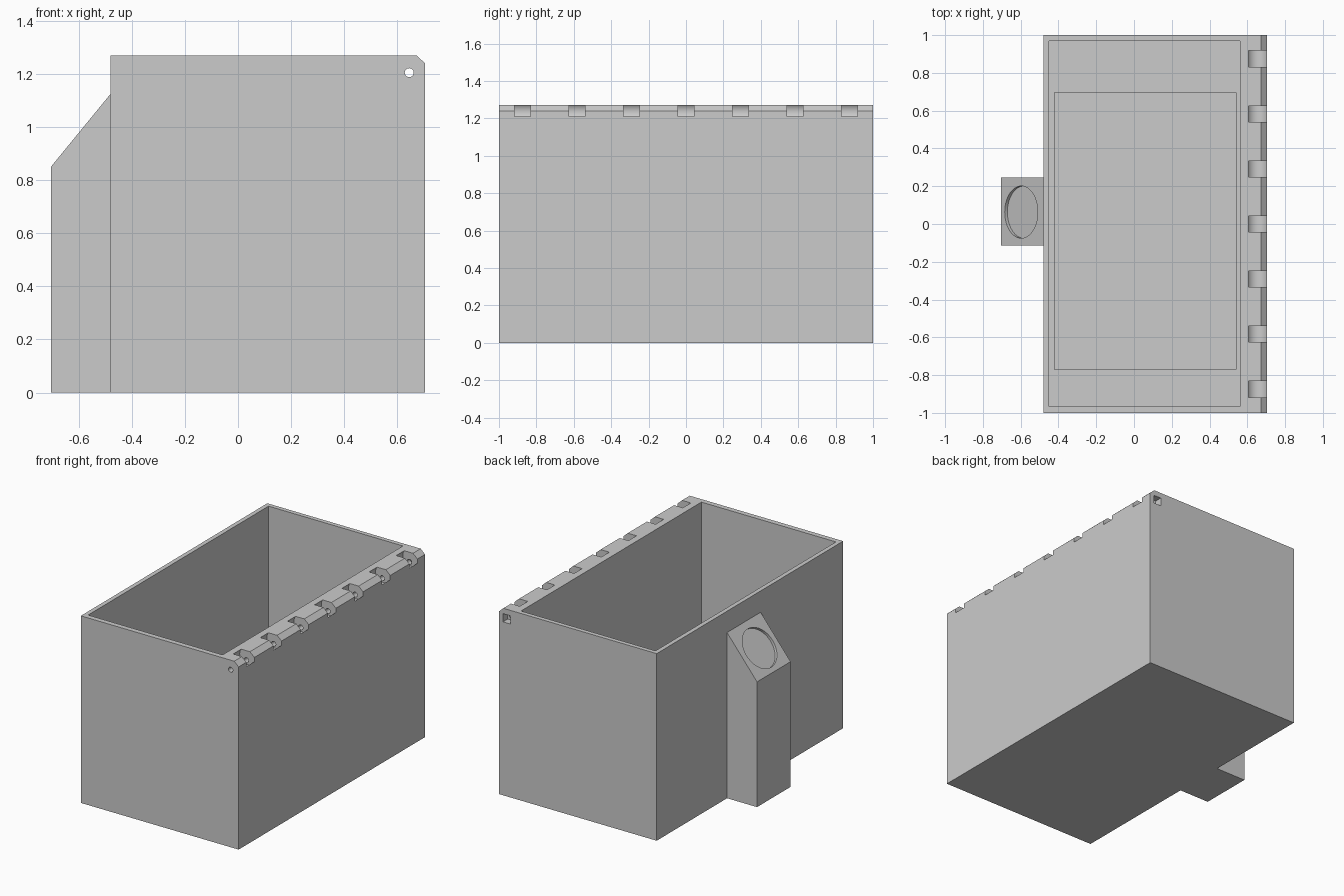
import bpy, bmesh, math
from mathutils import Matrix, Vector

old = bpy.data.objects.get("Cube")
if old:
    bpy.data.objects.remove(old, do_unlink=True)

grey = bpy.data.materials.new("plain grey")
grey.use_nodes = True
colour = (0.6, 0.6, 0.6, 1)
grey.diffuse_color = colour
grey.node_tree.nodes["Principled BSDF"].inputs["Base Color"].default_value = colour


def finish(name, bm):
    bmesh.ops.recalc_face_normals(bm, faces=bm.faces)
    mesh = bpy.data.meshes.new(name)
    bm.to_mesh(mesh)
    bm.free()
    mesh.materials.append(grey)
    obj = bpy.data.objects.new(name, mesh)
    bpy.context.collection.objects.link(obj)
    return obj


def prism(name, profile, y0, y1):
    """Extrude an x-z profile along y."""
    bm = bmesh.new()
    face = bm.faces.new([bm.verts.new((x, y0, z)) for x, z in profile])
    new = bmesh.ops.extrude_face_region(bm, geom=[face])["geom"]
    verts = [v for v in new if isinstance(v, bmesh.types.BMVert)]
    bmesh.ops.translate(bm, verts=verts, vec=(0, y1 - y0, 0))
    return finish(name, bm)


def block(name, x0, x1, y0, y1, z0, z1):
    return prism(name, [(x0, z0), (x1, z0), (x1, z1), (x0, z1)], y0, y1)


def cylinder(name, centre, axis, radius, length, sides):
    bm = bmesh.new()
    turn = Vector(axis).to_track_quat("Z", "Y").to_matrix().to_4x4()
    bmesh.ops.create_cone(bm, cap_ends=True, segments=sides, radius1=radius,
                          radius2=radius, depth=length,
                          matrix=Matrix.Translation(centre) @ turn)
    return finish(name, bm)


def activate(obj):
    bpy.ops.object.select_all(action="DESELECT")
    obj.select_set(True)
    bpy.context.view_layer.objects.active = obj


def cut(target, cutter):
    cutter.hide_render = True
    mod = target.modifiers.new("cut", "BOOLEAN")
    mod.operation = "DIFFERENCE"
    mod.solver = "EXACT"
    mod.object = cutter
    activate(target)
    bpy.ops.object.modifier_apply(modifier=mod.name)
    bpy.data.objects.remove(cutter, do_unlink=True)


# Open box with a bevelled hinge edge
LEFT, RIGHT, TOP = -0.48, 0.705, 1.27
box = prism("box_body", [(LEFT, 0), (RIGHT, 0), (RIGHT, 1.24),
                         (0.672, TOP), (LEFT, TOP)], -1, 1)
cut(box, block("cavity", -0.45, 0.56, -0.965, 0.97, 0.04, 1.5))
cut(box, block("floor_recess", -0.42, 0.54, -0.77, 0.695, 0.02, 0.1))

# Hinge: rounded knuckle slots, pin hole and square nut pocket
for i in range(-3, 4):
    cut(box, cylinder("knuckle_slot", (0.653, i * 0.2915, 1.236), (0, 1, 0),
                      0.058, 0.086, 32))
cut(box, cylinder("pin_hole", (0.645, 0, 1.205), (0, 1, 0), 0.017, 2.2, 16))
cut(box, block("nut_pocket", 0.618, 0.674, 0.95, 1.1, 1.177, 1.233))

# Side housing with a sloping face and a shallow round recess
housing = prism("side_housing", [(-0.705, 0), (LEFT, 0), (LEFT, 1.125),
                                 (-0.705, 0.85)], -0.115, 0.245)
slope = Vector((-0.275, 0, 0.225)).normalized()
cut(housing, cylinder("button_recess", (-0.597, 0.063, 0.982), slope,
                      0.138, 0.036, 48))

for obj in (box, housing):
    activate(obj)
    bpy.ops.object.shade_smooth_by_angle(angle=math.radians(30))
